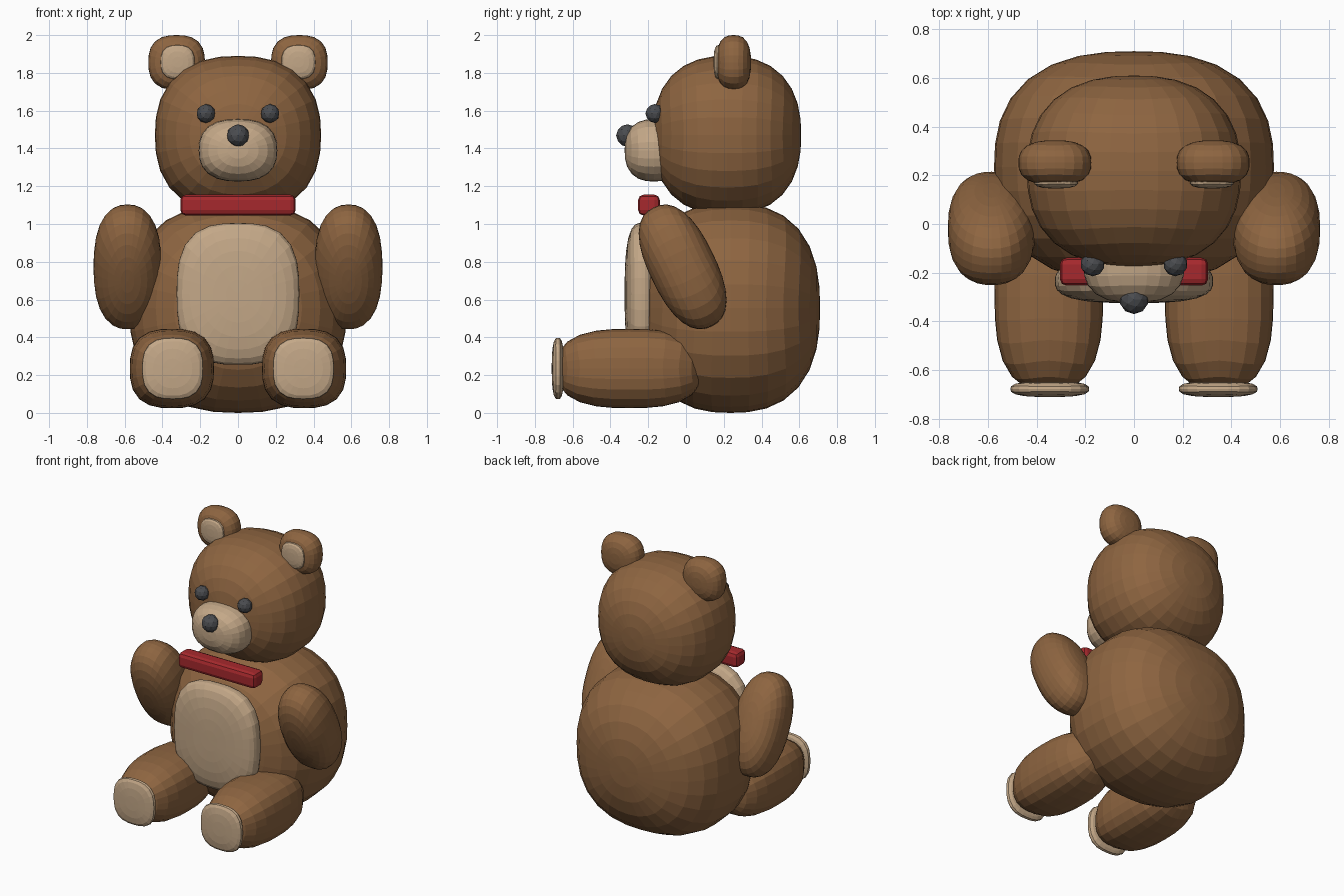
import bpy
import bmesh
from mathutils import Matrix, Vector
from math import radians

cube = bpy.data.objects.get("Cube")
if cube:
    bpy.data.objects.remove(cube, do_unlink=True)


def material(name, rgb):
    mat = bpy.data.materials.new(name)
    color = (*rgb, 1.0)
    mat.diffuse_color = color
    mat.use_nodes = True
    mat.node_tree.nodes["Principled BSDF"].inputs["Base Color"].default_value = color
    return mat


BROWN = material("brown fur", (0.27, 0.13, 0.052))
CREAM = material("cream fur", (0.55, 0.39, 0.245))
RED = material("red ribbon", (0.38, 0.022, 0.026))
DARK = material("dark grey", (0.07, 0.073, 0.08))


def finish(bm, name, center, mat):
    mesh = bpy.data.meshes.new(name)
    bm.to_mesh(mesh)
    bm.free()
    mesh.materials.append(mat)
    obj = bpy.data.objects.new(name, mesh)
    obj.location = center
    bpy.context.collection.objects.link(obj)
    return obj


def plush(name, center, radii, mat, power=2.5, segments=28, rings=16, tilt=0):
    """Flat-shaded boxy ellipsoid with its poles facing front and back."""
    bm = bmesh.new()
    bmesh.ops.create_uvsphere(bm, u_segments=segments, v_segments=rings, radius=1)
    bmesh.ops.rotate(bm, verts=bm.verts, matrix=Matrix.Rotation(radians(90), 3, "X"))
    for v in bm.verts:
        v.co /= sum(abs(c) ** power for c in v.co) ** (1 / power)
        v.co = Vector(c * r for c, r in zip(v.co, radii))
    obj = finish(bm, name, center, mat)
    obj.rotation_euler.x = radians(tilt)
    return obj


def bead(name, center, radius):
    bm = bmesh.new()
    bmesh.ops.create_icosphere(bm, subdivisions=2, radius=radius)
    return finish(bm, name, center, DARK)


# Torso, head and face
plush("body", (0, 0.235, 0.555), (0.575, 0.475, 0.555), BROWN)
plush("belly_patch", (0, -0.235, 0.63), (0.325, 0.09, 0.375), CREAM, 2.9)
plush("head", (0, 0.217, 1.47), (0.44, 0.393, 0.42), BROWN, 2.4)
plush("muzzle", (0, -0.17, 1.39), (0.208, 0.155, 0.165), CREAM, 2.5, 24, 12)
bead("nose", (0, -0.31, 1.468), 0.06)

# Paired parts
for side, s in (("left", 1), ("right", -1)):
    bead(f"{side}_eye", (s * 0.17, -0.165, 1.585), 0.05)
    plush(f"{side}_ear", (s * 0.325, 0.252, 1.855), (0.15, 0.092, 0.145), BROWN, 2.6, 24, 12)
    plush(f"{side}_inner_ear", (s * 0.32, 0.172, 1.857), (0.09, 0.026, 0.09), CREAM, 2.7, 20, 10)
    plush(f"{side}_arm", (s * 0.585, -0.018, 0.773), (0.18, 0.175, 0.35), BROWN, 2.4, tilt=26)
    plush(f"{side}_leg", (s * 0.35, -0.30, 0.235), (0.223, 0.385, 0.21), BROWN, 2.7, 24, 14)
    plush(f"{side}_foot_pad", (s * 0.346, -0.678, 0.235), (0.162, 0.033, 0.163), CREAM, 2.8, 24, 10)

# Ribbon bar under the chin
bm = bmesh.new()
bmesh.ops.create_cube(bm, size=1)
bmesh.ops.scale(bm, vec=(0.61, 0.115, 0.11), verts=bm.verts)
bmesh.ops.bevel(bm, geom=bm.edges[:], offset=0.028, segments=2, profile=0.5, affect="EDGES")
finish(bm, "neck_ribbon", (0, -0.196, 1.1), RED)
